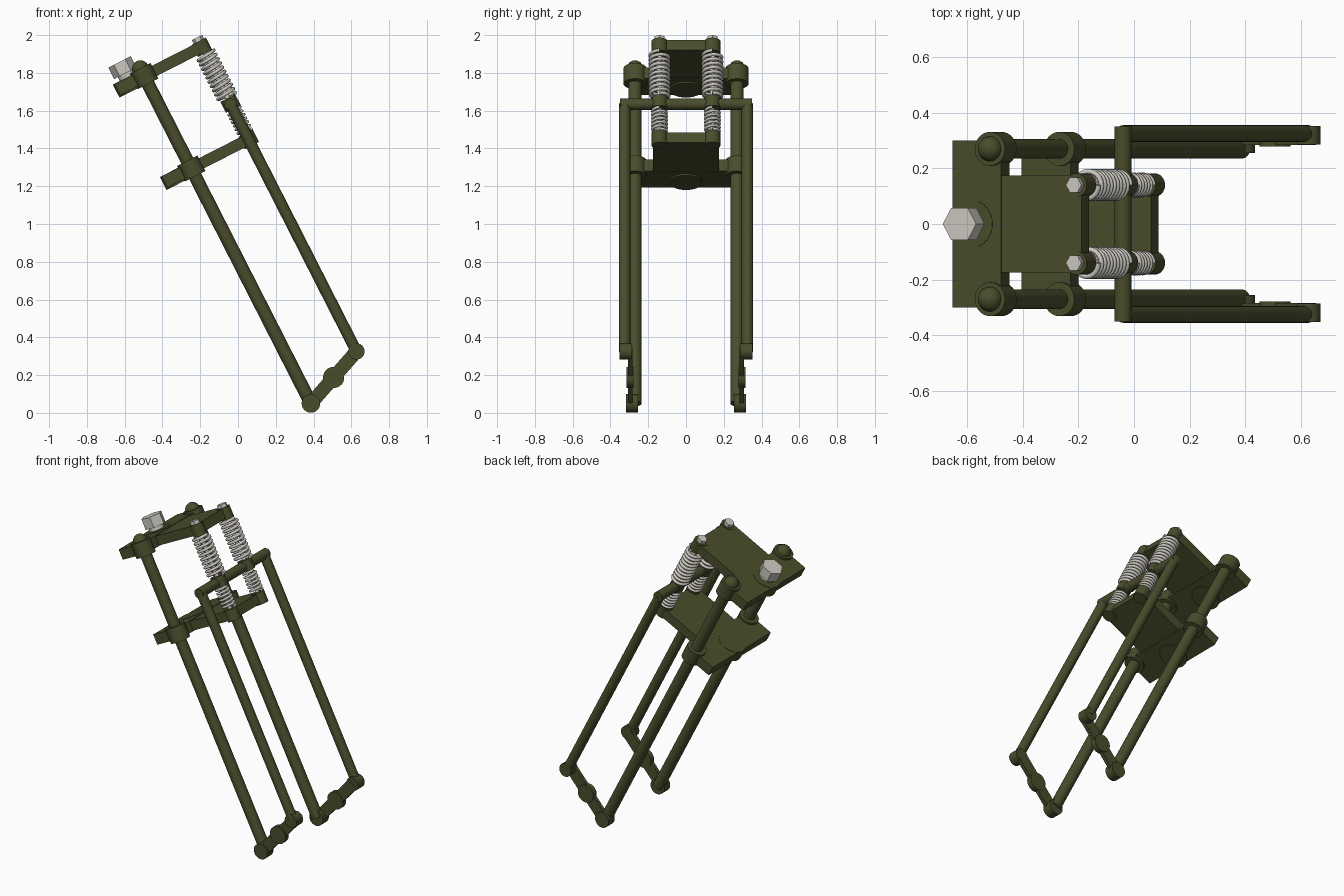
import bpy, bmesh, math
from mathutils import Matrix, Vector

if "Cube" in bpy.data.objects:
    bpy.data.objects.remove(bpy.data.objects["Cube"])

# Rake frame: local x = forward, y = sideways, z = up along the fork legs
RAKE = Matrix.Translation((0.386, 0, 0.05)) @ Matrix.Rotation(math.radians(-27), 4, 'Y')


def material(name, rgb):
    m = bpy.data.materials.new(name)
    m.diffuse_color = (*rgb, 1)
    m.use_nodes = True
    m.node_tree.nodes["Principled BSDF"].inputs["Base Color"].default_value = m.diffuse_color
    return m


OLIVE = material("olive_paint", (0.068, 0.073, 0.025))
STEEL = material("light_steel", (0.60, 0.58, 0.53))


def finish(name, bm, mat, smooth=True):
    me = bpy.data.meshes.new(name)
    bmesh.ops.recalc_face_normals(bm, faces=bm.faces)
    bm.to_mesh(me)
    bm.free()
    me.materials.append(mat)
    ob = bpy.data.objects.new(name, me)
    bpy.context.collection.objects.link(ob)
    ob.matrix_world = RAKE
    if smooth:
        bpy.ops.object.select_all(action='DESELECT')
        ob.select_set(True)
        bpy.context.view_layer.objects.active = ob
        bpy.ops.object.shade_smooth_by_angle(angle=math.radians(35))
    return ob


def rod(name, a, b, r, mat=OLIVE, sides=32, r2=None, turn=0):
    """Capped cylinder between two points."""
    a, b = Vector(a), Vector(b)
    d = b - a
    rot = d.to_track_quat('Z', 'Y').to_matrix().to_4x4()
    m = Matrix.Translation((a + b) / 2) @ rot @ Matrix.Rotation(turn, 4, 'Z')
    bm = bmesh.new()
    bmesh.ops.create_cone(bm, cap_ends=True, segments=sides, radius1=r,
                          radius2=r if r2 is None else r2, depth=d.length, matrix=m)
    return finish(name, bm, mat, sides > 6)


def upright(name, x, y, z0, z1, r, **kw):
    return rod(name, (x, y, z0), (x, y, z1), r, **kw)


def box(name, x0, x1, half_y, z0, z1):
    bm = bmesh.new()
    bmesh.ops.create_cube(bm, size=1)
    bmesh.ops.scale(bm, vec=(x1 - x0, 2 * half_y, z1 - z0), verts=bm.verts)
    bmesh.ops.translate(bm, vec=((x0 + x1) / 2, 0, (z0 + z1) / 2), verts=bm.verts)
    return finish(name, bm, OLIVE, False)


def dome(name, x, y, z, r):
    bm = bmesh.new()
    bmesh.ops.create_uvsphere(bm, u_segments=24, v_segments=12, radius=r,
                              matrix=Matrix.Translation((x, y, z)))
    return finish(name, bm, OLIVE)


def spring(name, x, y, z0, z1, r, wire, turns):
    cu = bpy.data.curves.new(name, 'CURVE')
    cu.dimensions = '3D'
    cu.bevel_depth = wire
    cu.bevel_resolution = 2
    cu.use_fill_caps = True
    n = turns * 20
    sp = cu.splines.new('POLY')
    sp.points.add(n)
    for i, p in enumerate(sp.points):
        a = 2 * math.pi * i / 20
        p.co = (x + r * math.cos(a), y + r * math.sin(a), z0 + (z1 - z0) * i / n, 1)
    cu.materials.append(STEEL)
    ob = bpy.data.objects.new(name, cu)
    bpy.context.collection.objects.link(ob)
    ob.matrix_world = RAKE


LEG_Y, FRONT_Y, SPRING_Y = 0.27, 0.325, 0.14
FRONT_X, SPRING_X, STEM_X = 0.340, 0.342, -0.082

# Upper and lower yokes: wide clamp plate, narrow spring plate, stem collar
for label, z in (("upper", 1.945), ("lower", 1.396)):
    box(label + "_clamp_plate", -0.158, 0.038, 0.30, z - 0.033, z + 0.033)
    box(label + "_spring_plate", 0.03, 0.362, 0.175, z - 0.030, z + 0.030)
    upright(label + "_stem_collar", STEM_X, 0, z - 0.042, z + 0.035, 0.086, sides=48)

# Steering stem bolt
upright("stem_bolt_neck", STEM_X, 0, 1.97, 2.01, 0.045, mat=STEEL)
upright("stem_bolt_head", STEM_X, 0, 2.003, 2.071, 0.067, mat=STEEL, sides=6,
        turn=math.pi / 2)

# Cross bar joining the front legs
rod("cross_bar", (FRONT_X, -0.35, 1.605), (FRONT_X, 0.35, 1.605), 0.031)

for side, s in (("left", -1), ("right", 1)):
    # Main leg with clamp rings and domed cap
    y = s * LEG_Y
    upright(side + "_main_leg", 0, y, 0.0, 1.99, 0.035)
    for label, z in (("upper", 1.945), ("lower", 1.396)):
        upright(f"{side}_{label}_clamp_ring", 0, y, z - 0.046, z + 0.046, 0.061)
    dome(side + "_leg_cap", 0, y, 1.988, 0.045)

    # Front leg
    upright(side + "_front_leg", FRONT_X, s * FRONT_Y, 0.136, 1.605, 0.030)

    # Rocker link with its three pivots
    bm = bmesh.new()
    bmesh.ops.create_cube(bm, size=1)
    ang = math.atan2(0.136, FRONT_X)
    bmesh.ops.transform(
        bm, verts=bm.verts,
        matrix=Matrix.Translation((FRONT_X / 2, s * 0.295, 0.068))
        @ Matrix.Rotation(-ang, 4, 'Y')
        @ Matrix.Diagonal((math.hypot(FRONT_X, 0.136), 0.024, 0.072, 1)))
    finish(side + "_rocker_link", bm, OLIVE, False)
    for label, t, r, y0, y1 in (("rear", 0, 0.049, 0.255, 0.318),
                                ("middle", 0.5, 0.056, 0.279, 0.314),
                                ("front", 1, 0.043, 0.285, 0.352)):
        px, pz = FRONT_X * t, 0.136 * t
        rod(f"{side}_{label}_pivot", (px, s * y0, pz), (px, s * y1, pz), r)

    # Spring unit: bosses, guide rod, two springs and the top nut
    y = s * SPRING_Y
    upright(side + "_top_spring_boss", SPRING_X, y, 1.905, 1.978, 0.042)
    upright(side + "_bottom_spring_boss", SPRING_X, y, 1.358, 1.431, 0.042)
    upright(side + "_spring_collar", SPRING_X, y, 1.575, 1.640, 0.044)
    upright(side + "_spring_guide_rod", SPRING_X, y, 1.40, 1.98, 0.013, mat=STEEL, sides=16)
    spring(side + "_upper_spring", SPRING_X, y, 1.646, 1.900, 0.049, 0.0095, 10)
    spring(side + "_lower_spring", SPRING_X, y, 1.438, 1.568, 0.037, 0.0080, 6)
    upright(side + "_spring_nut", SPRING_X, y, 1.975, 2.0, 0.031, mat=STEEL, sides=6,
            turn=math.pi / 2)
